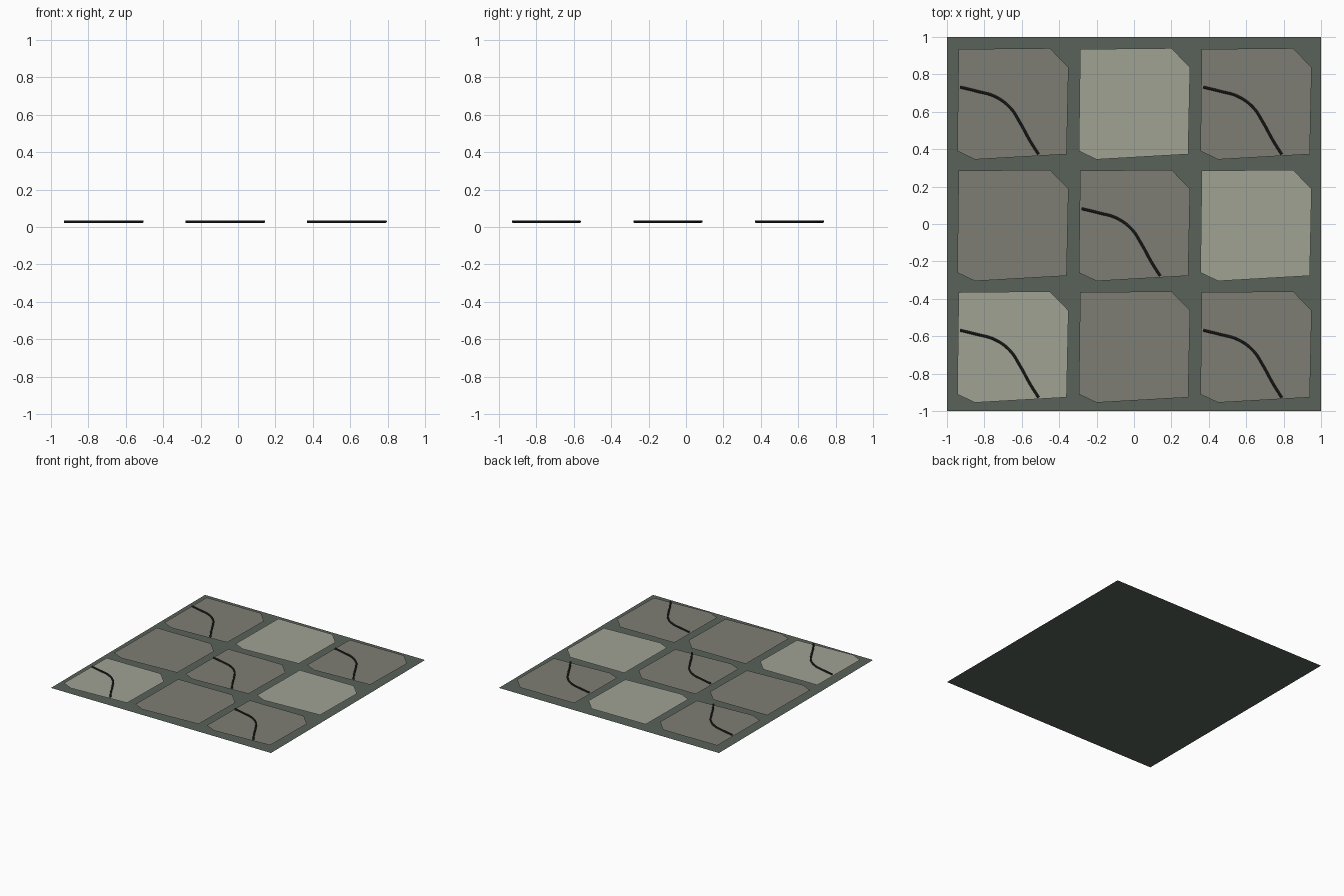
import bpy

if "Cube" in bpy.data.objects:
    bpy.data.objects.remove(bpy.data.objects["Cube"])

PITCH = 0.65      # spacing of the paving grid
SLAB_Z = 0.02
CRACK_Z = 0.029


def material(name, rgb):
    m = bpy.data.materials.new(name)
    m.diffuse_color = (*rgb, 1.0)
    m.use_nodes = True
    m.node_tree.nodes["Principled BSDF"].inputs["Base Color"].default_value = m.diffuse_color
    return m


moss = material("dark moss grey", (0.100, 0.122, 0.102))
stone = material("mid stone", (0.208, 0.208, 0.172))
pale = material("pale stone", (0.355, 0.360, 0.295))
dark = material("crack black", (0.024, 0.026, 0.023))


def flat_shape(name, outline, location, mat):
    """Single upward-facing polygon."""
    mesh = bpy.data.meshes.new(name)
    mesh.from_pydata([(x, y, 0) for x, y in outline], [], [range(len(outline))])
    mesh.materials.append(mat)
    obj = bpy.data.objects.new(name, mesh)
    obj.location = location
    bpy.context.collection.objects.link(obj)
    return obj


def crack(name, points, location):
    """Thin round tube along a smooth path."""
    curve = bpy.data.curves.new(name, 'CURVE')
    curve.dimensions = '3D'
    curve.bevel_depth = 0.007
    curve.bevel_resolution = 2
    curve.resolution_u = 6
    curve.use_fill_caps = True
    spline = curve.splines.new('BEZIER')
    spline.bezier_points.add(len(points) - 1)
    for p, (x, y) in zip(spline.bezier_points, points):
        p.co = (x, y, 0)
        p.handle_left_type = p.handle_right_type = 'AUTO'
    curve.materials.append(dark)
    obj = bpy.data.objects.new(name, curve)
    obj.location = location
    bpy.context.collection.objects.link(obj)
    # turn the tube into a plain mesh
    bpy.ops.object.select_all(action='DESELECT')
    obj.select_set(True)
    bpy.context.view_layer.objects.active = obj
    bpy.ops.object.convert(target='MESH')
    bpy.ops.object.shade_smooth_by_angle()


# Ground sheet under the slabs
flat_shape("ground_sheet", [(-1, -1), (1, -1), (1, 1), (-1, 1)], (0, 0, 0), moss)

# Irregular slab outline, counter-clockwise
slab = [(-0.295, -0.26), (-0.20, -0.305), (0.29, -0.277),
        (0.30, 0.187), (0.20, 0.29), (-0.288, 0.285)]
path = [(-0.28, 0.082), (-0.19, 0.06), (-0.094, 0.032), (-0.013, -0.027),
        (0.04, -0.107), (0.094, -0.205), (0.14, -0.278)]

pale_cells = {(0, 1), (1, 0), (-1, -1)}
cracked_cells = {(-1, 1), (1, 1), (0, 0), (-1, -1), (1, -1)}

# 3 x 3 paving with cracks on some slabs
for row in (-1, 0, 1):
    for col in (-1, 0, 1):
        cell = (col, row)
        x, y = col * PITCH, row * PITCH
        flat_shape(f"slab_{col + 2}_{row + 2}", slab, (x, y, SLAB_Z),
                   pale if cell in pale_cells else stone)
        if cell in cracked_cells:
            crack(f"crack_{col + 2}_{row + 2}", path, (x, y, CRACK_Z))
